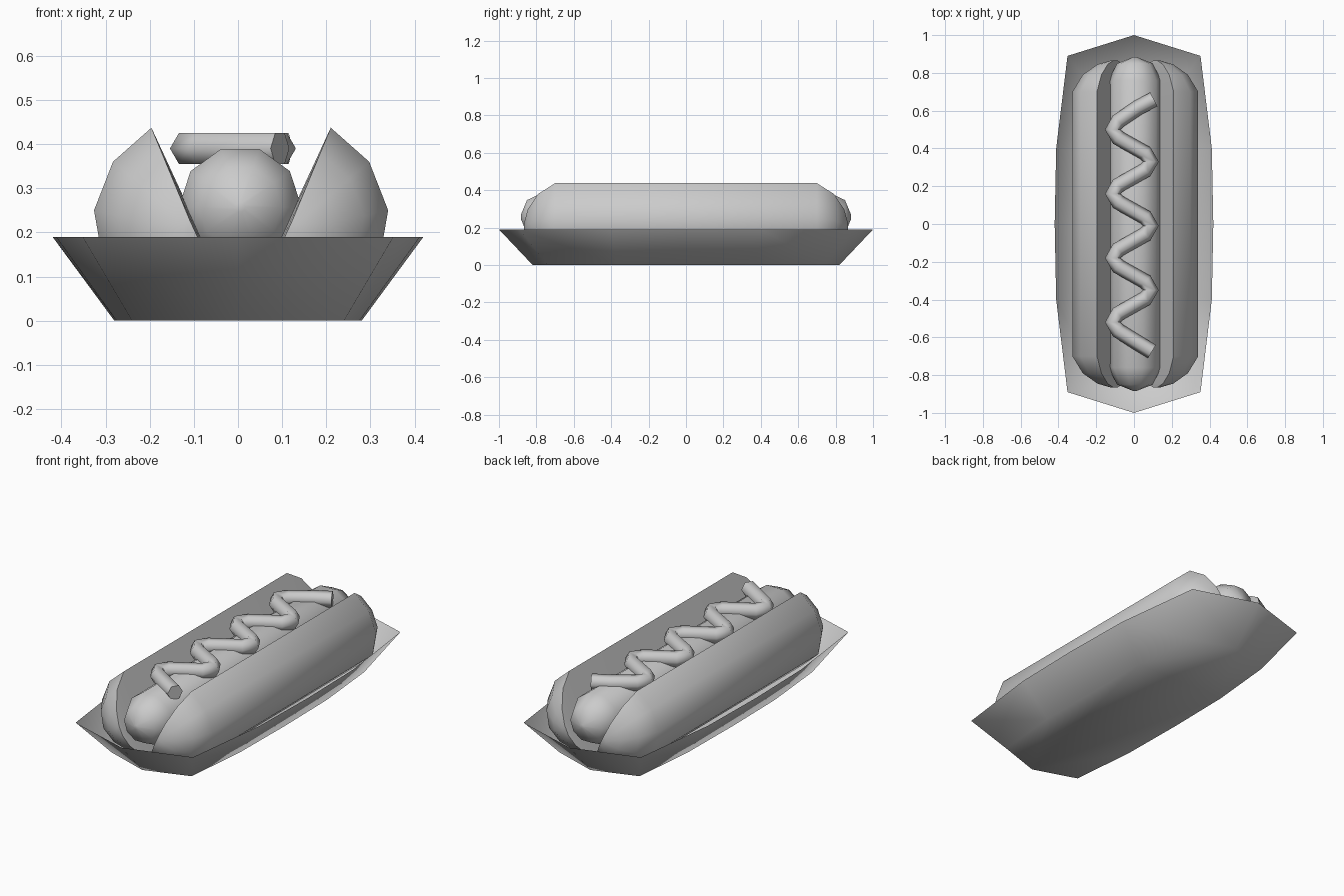
import bpy, bmesh, math

if "Cube" in bpy.data.objects:
    bpy.data.objects.remove(bpy.data.objects["Cube"])

CX = 0.007  # food sits a touch off the tray's centre line


def finish(ob, angle):
    bpy.ops.object.select_all(action='DESELECT')
    ob.select_set(True)
    bpy.context.view_layer.objects.active = ob
    bpy.ops.object.shade_smooth_by_angle(angle=math.radians(angle))


def loft(name, rings, cap_start=True, cap_end=True, angle=60):
    """Skin a list of equally long closed rings."""
    bm = bmesh.new()
    vs = [[bm.verts.new(p) for p in r] for r in rings]
    n = len(rings[0])
    for a, b in zip(vs, vs[1:]):
        for i in range(n):
            j = (i + 1) % n
            bm.faces.new((a[i], a[j], b[j], b[i]))
    if cap_start:
        bm.faces.new(vs[0][::-1])
    if cap_end:
        bm.faces.new(vs[-1])
    bmesh.ops.recalc_face_normals(bm, faces=bm.faces)
    me = bpy.data.meshes.new(name)
    bm.to_mesh(me)
    bm.free()
    ob = bpy.data.objects.new(name, me)
    bpy.context.collection.objects.link(ob)
    finish(ob, angle)
    return ob


def along_y(profile, centre, stations):
    """Copy an xz profile along y, scaled about its centre, with mirrored ends."""
    full = [(-y, s) for y, s in reversed(stations)] + stations
    cx, cz = centre
    return [[(cx + (x - cx) * s, y, cz + (z - cz) * s) for x, z in profile]
            for y, s in full]


# paper tray: open sheet with a closed floor
def outline(quarter, z):
    (x0, y0), (x1, y1), (x2, y2), (x3, y3) = quarter
    right = [(x0, y0), (x1, y1), (x2, y2), (x3, y3),
             (x2, -y2), (x1, -y1), (x0, -y0)]
    left = [(-x, y) for x, y in reversed(right[1:-1])]
    return [(x, y, z) for x, y in right + left]


loft("paper_tray", [
    outline([(0, 0.82), (0.24, 0.74), (0.275, 0.37), (0.28, 0)], 0),
    outline([(0, 1.0), (0.352, 0.89), (0.412, 0.4), (0.42, 0)], 0.19),
], cap_end=False)

# bun halves
bun = [(0.203, 0.437), (0.29, 0.36), (0.333, 0.25), (0.312, 0.13),
       (0.23, 0.055), (0.11, 0.02), (0.01, 0.02)]
bun_stations = [(0.70, 1), (0.79, 0.76), (0.845, 0.42), (0.865, 0.12)]
for side, label in ((-1, "left"), (1, "right")):
    prof = [(CX + side * x, z) for x, z in bun]
    loft("bun_" + label, along_y(prof, (CX + side * 0.105, 0.2), bun_stations))

# sausage: ten-sided with rounded ends
R, SZ = 0.139, 0.257
circle = [(0.005 + R * math.sin(math.radians(18 + 36 * i)),
           SZ + R * math.cos(math.radians(18 + 36 * i))) for i in range(10)]
loft("sausage", along_y(circle, (0.005, SZ),
                        [(0.76, 1), (0.85, 0.68), (0.883, 0.08)]))

# mustard zigzag
Z = 0.39
path = [(0.105, 0.66, Z), (0.02, 0.615, Z)]
for k in range(7):
    y = 0.5 - 0.17 * k
    s, x = (-1, -0.113) if k % 2 == 0 else (1, 0.09)
    path += [(x - s * 0.03, y + 0.045, Z), (x, y, Z), (x - s * 0.03, y - 0.045, Z)]
path += [(0.02, -0.63, Z), (0.095, -0.675, Z)]
cu = bpy.data.curves.new("mustard", 'CURVE')
cu.dimensions = '3D'
cu.bevel_depth = 0.041
cu.bevel_resolution = 1
cu.use_fill_caps = True
sp = cu.splines.new('POLY')
sp.points.add(len(path) - 1)
for p, c in zip(sp.points, path):
    p.co = (*c, 1)
mustard = bpy.data.objects.new("mustard", cu)
bpy.context.collection.objects.link(mustard)
bpy.ops.object.select_all(action='DESELECT')
mustard.select_set(True)
bpy.context.view_layer.objects.active = mustard
bpy.ops.object.convert(target='MESH')
finish(bpy.context.view_layer.objects.active, 65)
